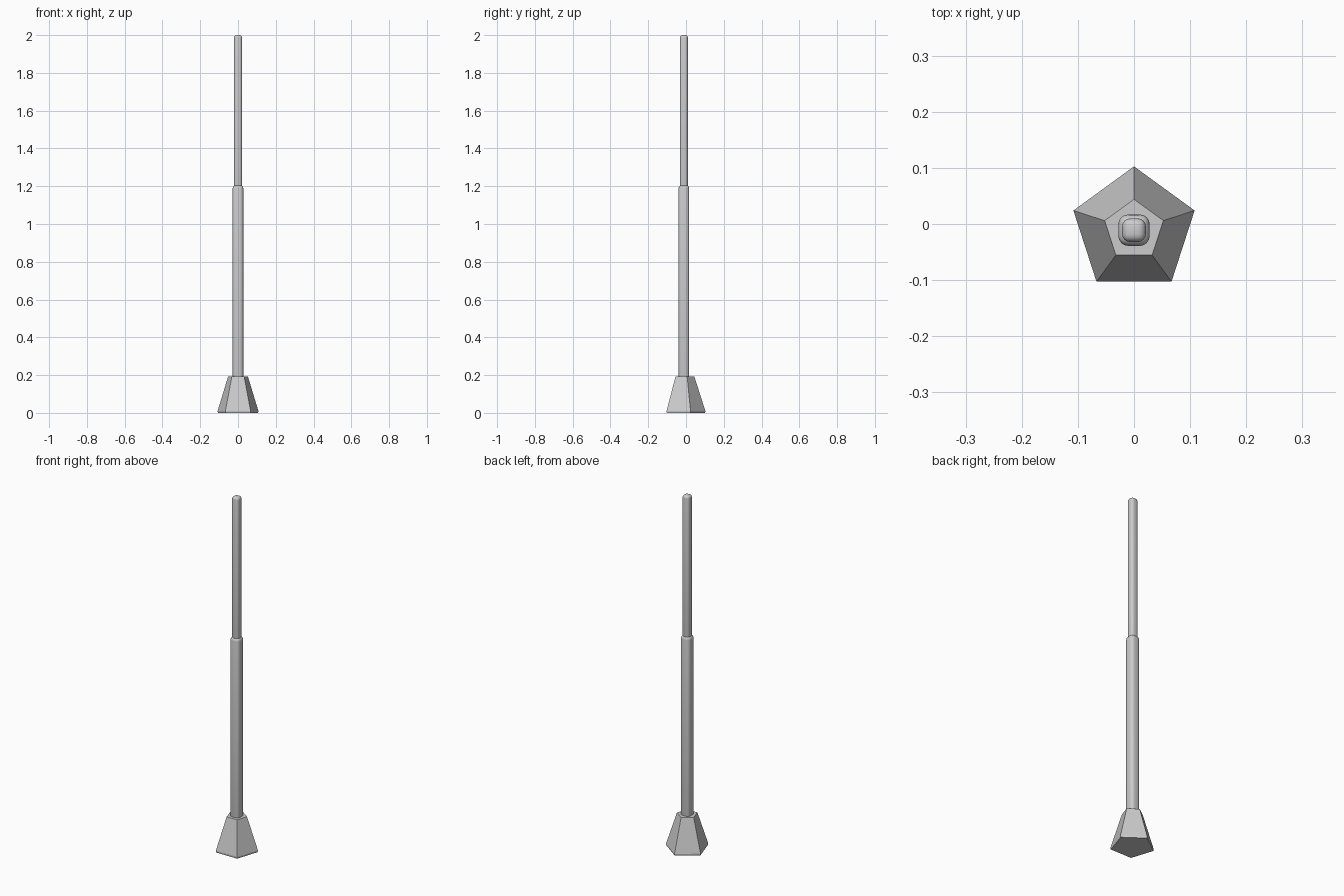
import bpy, bmesh, math

if "Cube" in bpy.data.objects:
    bpy.data.objects.remove(bpy.data.objects["Cube"])

CY = -0.011  # the pentagon's axis sits slightly behind the bounding-box centre


def finish(name, bm):
    bmesh.ops.recalc_face_normals(bm, faces=bm.faces)
    me = bpy.data.meshes.new(name)
    bm.to_mesh(me)
    bm.free()
    ob = bpy.data.objects.new(name, me)
    bpy.context.collection.objects.link(ob)
    return ob


def rounded_bar(name, half, z0, z1, bevel):
    """Square bar with all edges generously rounded."""
    bm = bmesh.new()
    bmesh.ops.create_cube(bm, size=1)
    for v in bm.verts:
        v.co = (v.co.x * 2 * half, v.co.y * 2 * half + CY, z0 if v.co.z < 0 else z1)
    bmesh.ops.bevel(bm, geom=bm.edges[:], offset=bevel, segments=4,
                    profile=0.5, affect='EDGES')
    ob = finish(name, bm)
    bpy.ops.object.select_all(action='DESELECT')
    ob.select_set(True)
    bpy.context.view_layer.objects.active = ob
    bpy.ops.object.shade_smooth_by_angle(angle=math.radians(40))
    return ob


# Five-sided tapered foot with a thin upright rim
bm = bmesh.new()
rings = []
for r, z in ((0.112, 0.0), (0.1136, 0.01), (0.055, 0.193)):
    rings.append([bm.verts.new((r * math.sin(i * math.tau / 5),
                                r * math.cos(i * math.tau / 5) + CY, z))
                  for i in range(5)])
for a, b in zip(rings, rings[1:]):
    for i in range(5):
        j = (i + 1) % 5
        bm.faces.new((a[i], a[j], b[j], b[i]))
bm.faces.new(rings[0])
bm.faces.new(rings[-1])
finish("pentagon_foot", bm)

# Lower sleeve and thinner upper rod
rounded_bar("lower_pole", 0.028, 0.17, 1.207, 0.018)
rounded_bar("upper_pole", 0.021, 1.15, 2.0, 0.014)
